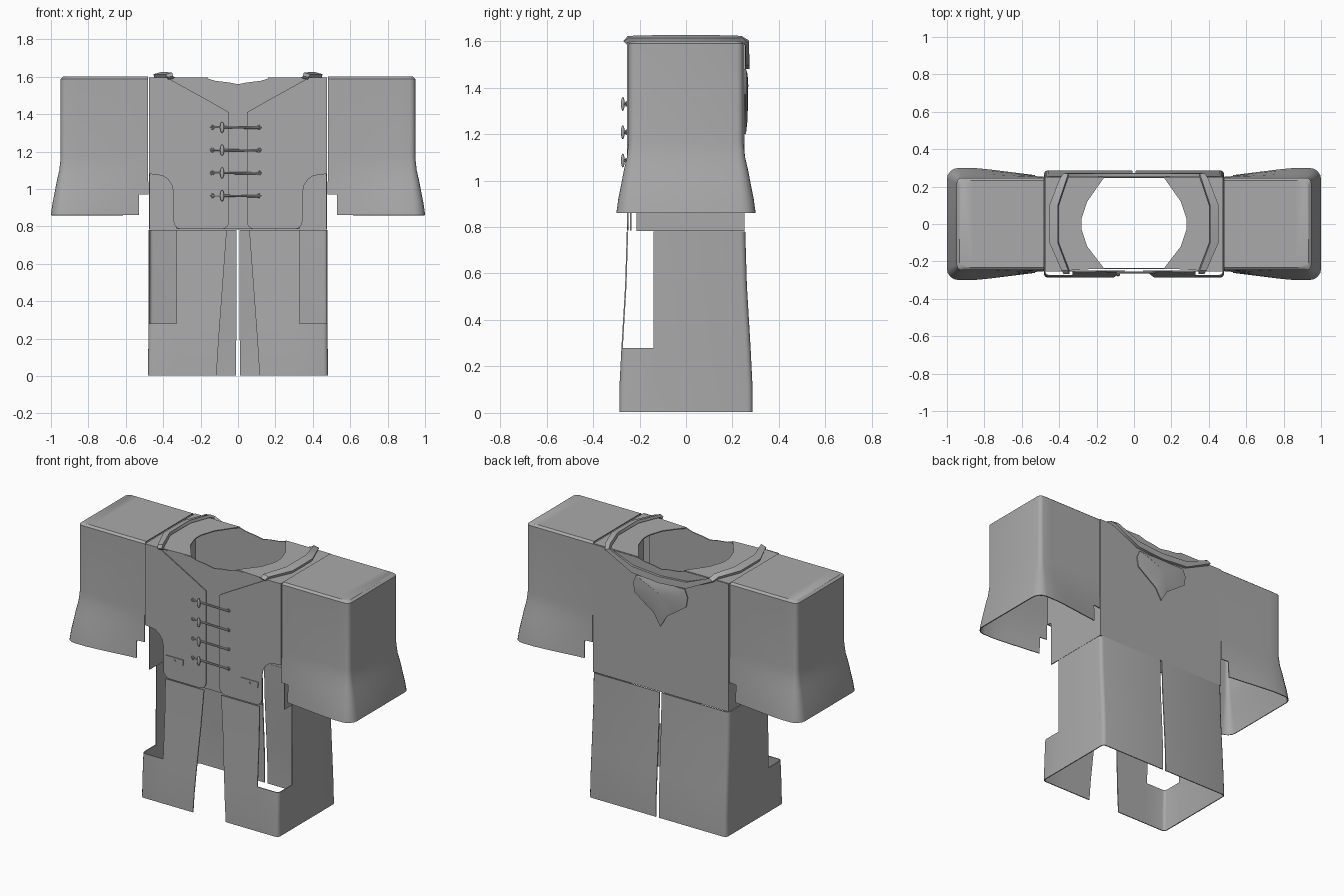
import bpy, bmesh, math
from mathutils import Vector

cube = bpy.data.objects.get("Cube")
if cube:
    bpy.data.objects.remove(cube)

GREY = (0.4, 0.4, 0.4, 1)
cloth = bpy.data.materials.new("grey_cloth")
cloth.use_nodes = True
cloth.diffuse_color = GREY
cloth.node_tree.nodes["Principled BSDF"].inputs["Base Color"].default_value = GREY


def finish(ob, name, thick=0.0):
    """Name, colour, thicken and shade one part."""
    ob.name = name
    ob.data.materials.append(cloth)
    bpy.ops.object.select_all(action="DESELECT")
    ob.select_set(True)
    bpy.context.view_layer.objects.active = ob
    if thick:
        mod = ob.modifiers.new("thickness", "SOLIDIFY")
        mod.thickness, mod.offset = thick, 0
        bpy.ops.object.modifier_apply(modifier=mod.name)
    bpy.ops.object.shade_smooth_by_angle(angle=math.radians(35))
    return ob


def make(name, bm, thick):
    bmesh.ops.recalc_face_normals(bm, faces=bm.faces)
    me = bpy.data.meshes.new(name)
    bm.to_mesh(me)
    bm.free()
    ob = bpy.data.objects.new(name, me)
    bpy.context.collection.objects.link(ob)
    return finish(ob, name, thick)


def sheet(name, pts, thick=0.006):
    """Flat cloth panel from an outline."""
    bm = bmesh.new()
    bm.faces.new([bm.verts.new(p) for p in pts])
    return make(name, bm, thick)


def loft(name, rows, skip=lambda r, c: False, cap=False, thick=0.006):
    """Cloth surface through rows of points, with cells left out by a rule."""
    bm = bmesh.new()
    vs = [[bm.verts.new(p) for p in row] for row in rows]
    for r in range(len(vs) - 1):
        for c in range(len(vs[0]) - 1):
            if not skip(r, c):
                bm.faces.new((vs[r][c], vs[r][c + 1], vs[r + 1][c + 1], vs[r + 1][c]))
    if cap:
        bm.faces.new(vs[0])
    loose = [v for v in bm.verts if not v.link_faces]
    bmesh.ops.delete(bm, geom=loose, context="VERTS")
    return make(name, bm, thick)


def arc(cx, cy, r, a0, a1, n=4):
    return [(cx + r * math.cos(math.radians(a0 + (a1 - a0) * i / n)),
             cy + r * math.sin(math.radians(a0 + (a1 - a0) * i / n))) for i in range(n + 1)]


def rod(name, a, b, r, sides=8):
    a, b = Vector(a), Vector(b)
    bpy.ops.mesh.primitive_cylinder_add(vertices=sides, radius=r, depth=(b - a).length,
                                        location=(a + b) / 2)
    ob = bpy.context.object
    ob.rotation_euler = (b - a).to_track_quat("Z", "Y").to_euler()
    return finish(ob, name)


# Sleeves: square tubes that flare below the elbow, notched under the arm
SLEEVE = ((1.598, 0), (1.588, 0), (1.17, 0), (1.1, 0.14), (1.04, 0.4), (0.97, 0.65),
          (0.92, 0.84), (0.86, 1))


def sleeve_row(i, z, f):
    inset = 0.012 if i == 0 else 0
    w = 0.945 + 0.053 * f - inset
    rad = 0.025 + 0.035 * f
    half = lambda x: 0.244 - inset + f * min(0.053, 0.008 + (x - 0.48) * 0.125)
    front = [(x, -half(x)) for x in (0.48, 0.53, 0.66, 0.78, 0.86)]
    front += arc(w - rad, -half(0.9) + rad, rad, -90, 0)
    return front + [(x, -y) for x, y in reversed(front)]


for s, side in ((1, "left"), (-1, "right")):
    rows = [[(s * x, y, z) for x, y in sleeve_row(i, z, f)] for i, (z, f) in enumerate(SLEEVE)]
    last = len(rows[0]) - 2
    loft(side + "_sleeve", rows, lambda r, c: r >= 5 and c in (0, last), cap=True)

# Skirt: two flared halves, open at the front, slit at the back, cut out at the hips
SKIRT = ((0.78, 0.06, 0.252, 0.475), (0.55, 0.077, 0.259, 0.475), (0.28, 0.097, 0.275, 0.476),
         (0.12, 0.108, 0.283, 0.477), (0.003, 0.115, 0.284, 0.479))
for s, side in ((1, "left"), (-1, "right")):
    rows = []
    for z, gap, d, w in SKIRT:
        path = [(gap, -d), (0.33, -d)] + arc(w - 0.02, -d + 0.02, 0.02, -90, 0, 3)
        path += [(w, -0.14)] + arc(w - 0.02, d - 0.02, 0.02, 0, 90, 3)
        path += [(0.007 + 0.004 * (0.78 - z), d)]
        rows.append([(s * x, y, z) for x, y in path])
    loft(side + "_skirt", rows, lambda r, c: r < 2 and 1 <= c <= 5)

# Torso: back with dipped neckline, side walls, shoulders and inner front
neck = [(0.16, 1.59), (0.12, 1.578), (0.05, 1.57), (0, 1.56)]
dip = neck + [(-x, z) for x, z in reversed(neck[:-1])]
sheet("torso_back", [(x, 0.248, z) for x, z in
                     [(-0.475, 0.783), (0.475, 0.783), (0.475, 1.592)] + dip + [(-0.475, 1.592)]])
sheet("inner_front", [(x, -0.237, z) for x, z in
                      [(-0.33, 0.785), (0.33, 0.785), (0.335, 1.1), (0.42, 1.15), (0.42, 1.59)]
                      + dip + [(-0.42, 1.59), (-0.42, 1.15), (-0.335, 1.1)]])

PANEL = ([(0.047, 1.41), (0.047, 0.83)] + arc(0.09, 0.828, 0.043, 180, 270)
         + arc(0.3, 0.83, 0.045, -90, 0) + [(0.345, 0.97)]
         + [(0.435 + 0.09 * math.cos(a), 0.98 + 0.097 * math.sin(a))
            for a in (math.pi, 2.7, 2.3, 1.95, math.pi / 2)]
         + [(0.474, 1.08), (0.474, 1.596), (0.38, 1.596), (0.14, 1.463)])
for s, side in ((1, "left"), (-1, "right")):
    sheet(side + "_torso_side", [(s * 0.473, y, z) for y, z in
          [(-0.25, 1.592), (-0.25, 1.08), (-0.213, 1.07), (-0.213, 0.783),
           (0.248, 0.783), (0.248, 1.592)]])
    sheet(side + "_shoulder", [(s * x, y, 1.592) for x, y in
          [(0.475, -0.25), (0.475, 0.248), (0.16, 0.248), (0.25, 0.12), (0.28, 0.03),
           (0.28, -0.03), (0.25, -0.12), (0.16, -0.237), (0.38, -0.25)]])
    sheet(side + "_front_panel", [(s * x, -0.251, z) for x, z in PANEL])

    # Pocket flap on the front panel
    x0 = s * 0.262
    sheet(side + "_pocket_flap", [(x0 + x, -0.256, z) for x, z in
          [(-0.056, 0.895), (0.056, 0.895), (0.06, 0.932), (-0.06, 0.932)]], 0.006)
    rod(side + "_pocket_button", (x0, -0.257, 0.912), (x0, -0.264, 0.912), 0.008)

# Collar: a band over the shoulders that droops down the back
inner = [(0.345, -0.262, 1.597), (0.35, -0.245, 1.615), (0.405, -0.1, 1.618),
         (0.405, 0.1, 1.618), (0.36, 0.235, 1.615), (0.35, 0.262, 1.6),
         (0.19, 0.262, 1.535), (0, 0.262, 1.52)]
outer = [(0.375, -0.262, 1.592), (0.385, -0.245, 1.605), (0.45, -0.1, 1.605),
         (0.45, 0.1, 1.605), (0.395, 0.24, 1.605), (0.375, 0.264, 1.585),
         (0.19, 0.264, 1.495), (0, 0.264, 1.48)]
both = [rail + [(-x, y, z) for x, y, z in reversed(rail[:-1])] for rail in (inner, outer)]
loft("collar", both, thick=0.018)

# Hood: pointed flap hanging below the collar
edge = [(0.17, 1.48), (0.19, 1.43), (0.18, 1.37), (0.11, 1.32), (0.045, 1.275), (0, 1.2)]
hood = edge + [(-x, z) for x, z in reversed(edge[:-1])]
loft("hood", [[(x * k, y, 1.41 + (z - 1.41) * k) for x, z in hood + hood[:1]]
              for k, y in ((0.02, 0.264), (0.7, 0.261), (1, 0.254))], cap=True, thick=0.008)

# Front fasteners: cord with end loops and a toggle
for i in range(4):
    z = 1.33 - 0.122 * i
    rod("cord_%d" % i, (-0.085, -0.259, z), (0.115, -0.259, z - 0.003), 0.006)
    rod("cord_tail_%d" % i, (-0.14, -0.257, z), (-0.085, -0.257, z), 0.004)
    rod("toggle_stem_%d" % i, (-0.085, -0.25, z), (-0.085, -0.27, z), 0.007)
    for x in (-0.137, 0.113):
        bpy.ops.mesh.primitive_torus_add(major_radius=0.009, minor_radius=0.003,
                                         major_segments=12, minor_segments=6,
                                         location=(x, -0.257, z), rotation=(math.pi / 2, 0, 0))
        finish(bpy.context.object, "cord_loop_%d" % i)
    bpy.ops.mesh.primitive_uv_sphere_add(segments=12, ring_count=8, radius=1,
                                         location=(-0.085, -0.272, z))
    bpy.context.object.scale = (0.011, 0.008, 0.03)
    finish(bpy.context.object, "toggle_%d" % i)
